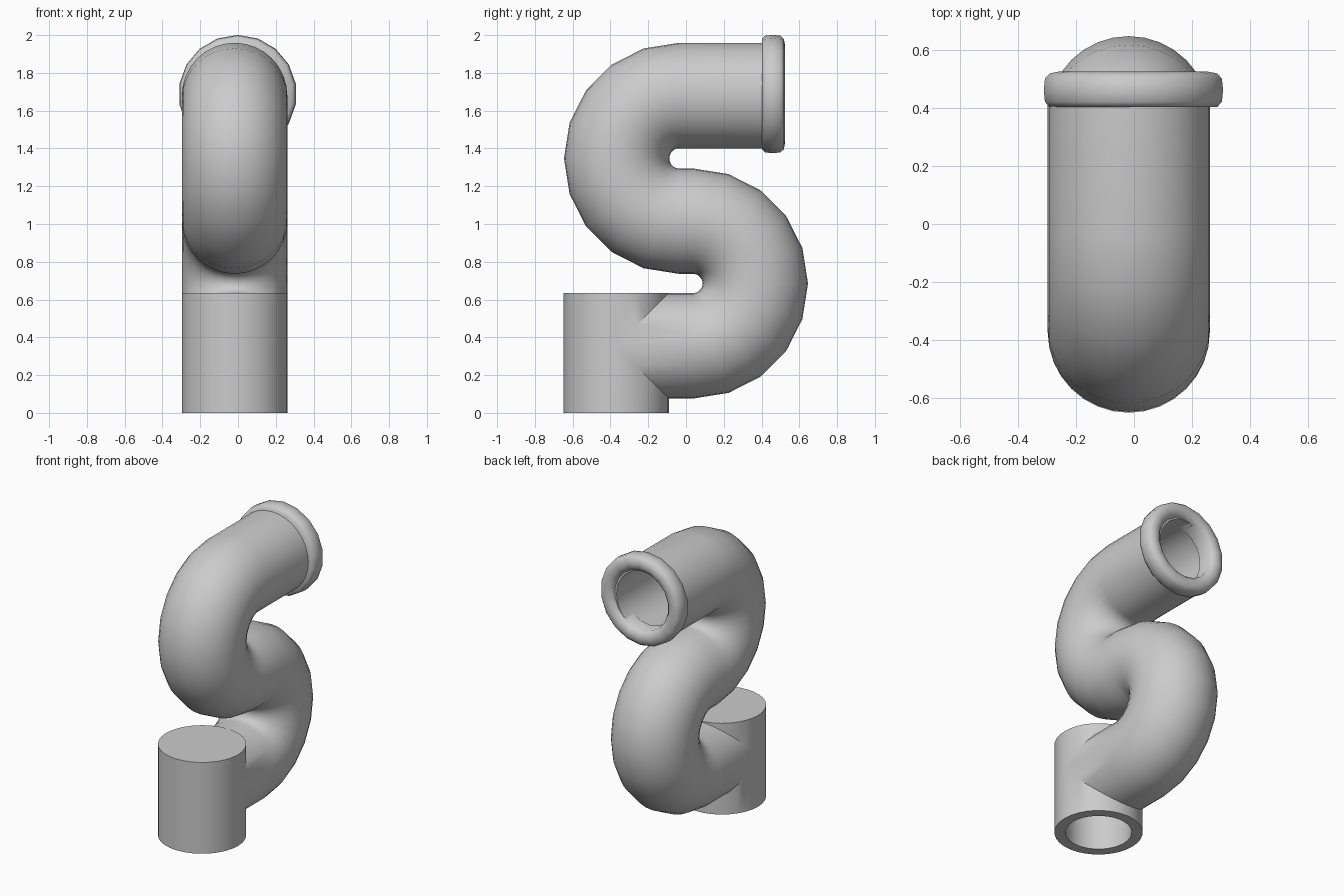
import bpy, bmesh
from math import sin, cos, pi, radians
from mathutils import Vector

if "Cube" in bpy.data.objects:
    bpy.data.objects.remove(bpy.data.objects["Cube"])

CX, R, HOLE, BEND = -0.018, 0.279, 0.21, 0.33
Z1, Z2, Z3 = 0.355, 1.015, 1.68


def sweep(name, path, r, sides=32):
    """Capped tube along (y, z, tangent angle) stations in the YZ plane."""
    bm = bmesh.new()
    rings = []
    for y, z, t in path:
        n = Vector((0, -sin(t), cos(t)))
        rings.append([bm.verts.new(Vector((CX, y, z)) + Vector((r * cos(a), 0, 0)) + n * r * sin(a))
                      for a in (2 * pi * i / sides for i in range(sides))])
    for p, q in zip(rings, rings[1:]):
        for i in range(sides):
            j = (i + 1) % sides
            bm.faces.new((p[i], p[j], q[j], q[i]))
    bm.faces.new(rings[0])
    bm.faces.new(rings[-1])
    return finish(name, bm)


def finish(name, bm):
    bmesh.ops.recalc_face_normals(bm, faces=bm.faces)
    me = bpy.data.meshes.new(name)
    bm.to_mesh(me)
    bm.free()
    ob = bpy.data.objects.new(name, me)
    bpy.context.collection.objects.link(ob)
    return ob


def boolean(ob, other, op):
    m = ob.modifiers.new(op, 'BOOLEAN')
    m.operation, m.object, m.solver = op, other, 'EXACT'
    bpy.context.view_layer.objects.active = ob
    bpy.ops.object.modifier_apply(modifier=m.name)
    bpy.data.objects.remove(other)


def smooth(ob, angle):
    bpy.ops.object.select_all(action='DESELECT')
    ob.select_set(True)
    bpy.context.view_layer.objects.active = ob
    bpy.ops.object.shade_smooth_by_angle(angle=radians(angle))


def s_path(y_end):
    """Straight, right-hand bend, left-hand bend, straight outlet."""
    pts = [(-0.37, Z1, 0)]
    n = 10
    for i in range(n + 1):
        t = pi * i / n
        pts.append((0.037 + BEND * sin(t), (Z1 + Z2) / 2 - BEND * cos(t), t))
    zc, rz = (Z2 + Z3) / 2, (Z3 - Z2) / 2
    for i in range(n + 1):
        t = pi * i / n
        pts.append((-0.037 - BEND * sin(t), zc - rz * cos(t), pi - t))
    pts.append((y_end, Z3, 0))
    return pts


# S-shaped pipe joined to the upright inlet, then hollowed
pipe = sweep("trap_pipe", s_path(0.49), R)
inlet = sweep("inlet", [(-0.37, 0, pi / 2), (-0.37, 0.636, pi / 2)], R)
boolean(pipe, inlet, 'UNION')
bore = sweep("bore", s_path(0.6), HOLE)
boolean(pipe, bore, 'DIFFERENCE')
inlet_bore = sweep("inlet_bore", [(-0.37, -0.1, pi / 2), (-0.37, 0.57, pi / 2)], HOLE)
boolean(pipe, inlet_bore, 'DIFFERENCE')
smooth(pipe, 35)

# Rounded collar around the outlet
profile = [(0.402, 0.205), (0.402, 0.292), (0.42, 0.309), (0.46, 0.313), (0.50, 0.309),
           (0.518, 0.292), (0.524, 0.26), (0.518, 0.23), (0.495, 0.208)]
sides = 18
bm = bmesh.new()
rings = [[bm.verts.new((-0.002 + r * sin(2 * pi * i / sides), y, 1.688 + r * cos(2 * pi * i / sides)))
          for y, r in profile] for i in range(sides)]
for k in range(sides):
    p, q = rings[k], rings[(k + 1) % sides]
    for i in range(len(profile)):
        j = (i + 1) % len(profile)
        bm.faces.new((p[i], p[j], q[j], q[i]))
smooth(finish("outlet_collar", bm), 50)
